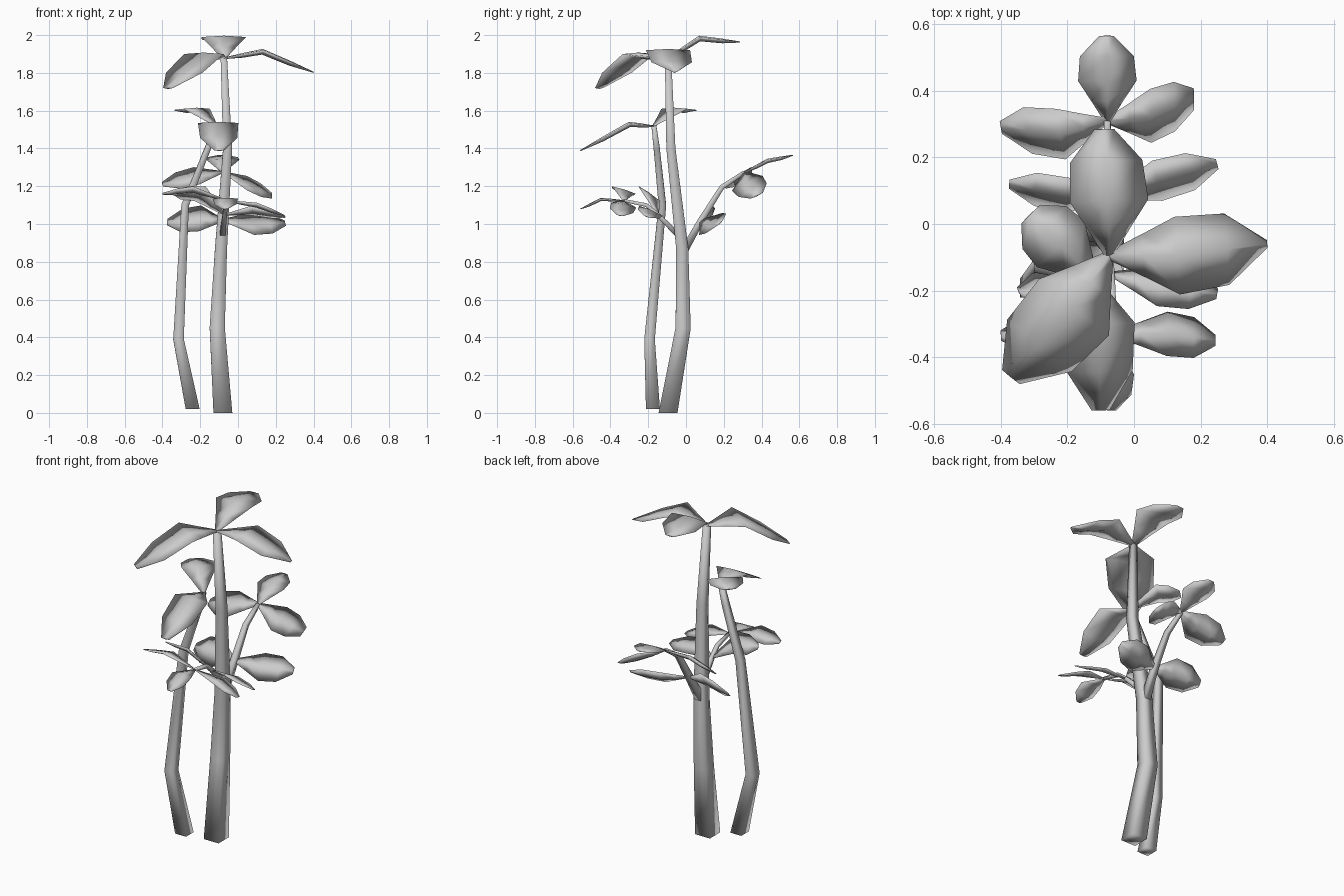
import bpy
import bmesh
from math import cos, sin, pi
from mathutils import Vector

cube = bpy.data.objects.get("Cube")
if cube:
    bpy.data.objects.remove(cube, do_unlink=True)

# One grey colour for the whole plant
GREY = (0.6, 0.6, 0.6, 1)
grey = bpy.data.materials.new("plain grey")
grey.use_nodes = True
grey.diffuse_color = GREY
for node in grey.node_tree.nodes:
    if node.type == "BSDF_PRINCIPLED":
        node.inputs["Base Color"].default_value = GREY


def skin_rings(name, rings):
    """Join matching rings of points into a closed, smooth-shaded skin."""
    bm = bmesh.new()
    loops = [[bm.verts.new(point) for point in ring] for ring in rings]
    count = len(loops[0])
    for lower, upper in zip(loops, loops[1:]):
        for i in range(count):
            j = (i + 1) % count
            bm.faces.new((lower[i], lower[j], upper[j], upper[i]))
    bm.faces.new(loops[0])
    bm.faces.new(loops[-1])
    bmesh.ops.recalc_face_normals(bm, faces=bm.faces)
    for face in bm.faces:
        face.smooth = True
    mesh = bpy.data.meshes.new(name)
    bm.to_mesh(mesh)
    bm.free()
    mesh.materials.append(grey)
    obj = bpy.data.objects.new(name, mesh)
    bpy.context.collection.objects.link(obj)


def stem(name, path, widths):
    """Tapered square tube along a path; the foot of an upright stem is level."""
    points = [Vector(p) for p in path]
    rings = []
    for k, (point, width) in enumerate(zip(points, widths)):
        before, after = points[max(k - 1, 0)], points[min(k + 1, len(points) - 1)]
        along = (after - before).normalized()
        if k == 0 and point.z < 0.1:
            along = Vector((0, 0, 1))
        across = along.cross(Vector((1, 0, 0))).normalized() * width / 2
        other = along.cross(across)
        rings.append([point + across + other, point - across + other,
                      point - across - other, point + across - other])
    skin_rings(name, rings)


def leaf(name, joint, fold, tip, half_width, roll=0, blunt=0.25):
    """Thin leaf with a shallow belly, bent at the fold, with a blunt tip."""
    joint, fold, tip = Vector(joint), Vector(fold), Vector(tip)
    along = (tip - joint).normalized()
    level = along.cross(Vector((0, 0, 1))).normalized()
    up = level.cross(along)
    side = cos(roll) * level + sin(roll) * up
    normal = side.cross(along)
    # centre, share of the width, depth of the belly
    stations = (
        (joint, 0.12, 0.06),
        (joint.lerp(fold, 0.5), 0.55, 0.17),
        (fold, 1, 0.2),
        (fold.lerp(tip, 0.55), 0.92, 0.17),
        (tip, blunt, 0.04),
    )
    rings = []
    for centre, width, belly in stations:
        reach = side * half_width * width
        depth = normal * half_width * belly
        rings.append([centre - reach, centre + depth * 0.3,
                      centre + reach, centre - depth])
    skin_rings(name, rings)


# Tall stem and its crown of three leaves
crown = (-0.075, -0.095, 1.88)
stem("tall_stem",
     [(-0.08, -0.095, 0), (-0.11, -0.015, 0.45), (-0.09, -0.02, 0.87),
      (-0.055, -0.08, 1.4), crown],
     [0.1, 0.08, 0.064, 0.048, 0.034])
leaf("crown_leaf_back", crown, (-0.075, 0.07, 1.99), (-0.09, 0.285, 1.965), 0.118)
leaf("crown_leaf_left", crown, (0.13, -0.095, 1.92), (0.4, -0.06, 1.805), 0.117, blunt=0.1)
leaf("crown_leaf_front", crown, (-0.18, -0.25, 1.9), (-0.37, -0.46, 1.72), 0.135)

# Short stem with two leaves
top = (-0.115, -0.17, 1.52)
stem("short_stem",
     [(-0.24, -0.175, 0.02), (-0.315, -0.193, 0.39), (-0.28, -0.125, 1.1),
      (-0.16, -0.155, 1.4), top],
     [0.074, 0.056, 0.04, 0.033, 0.026])
leaf("short_stem_leaf_front", top, (-0.105, -0.3, 1.535), (-0.1, -0.56, 1.39), 0.107)
leaf("short_stem_leaf_back", top, (-0.22, -0.06, 1.61), (-0.31, 0.03, 1.6), 0.1, blunt=0.4)

# Back branch with an end cluster and a lower pair
back_fork = (-0.08, 0.08, 1.02)
back_end = (-0.08, 0.31, 1.275)
stem("back_branch",
     [(-0.09, -0.015, 0.85), back_fork, (-0.08, 0.19, 1.195), back_end],
     [0.042, 0.034, 0.027, 0.019])
leaf("back_leaf_end", back_end, (-0.08, 0.43, 1.34), (-0.083, 0.565, 1.365), 0.088)
leaf("back_leaf_left", back_end, (0.05, 0.325, 1.215), (0.18, 0.375, 1.15), 0.09, -0.5, 0.4)
leaf("back_leaf_right", back_end, (-0.22, 0.27, 1.255), (-0.4, 0.29, 1.21), 0.09, 0.55)
leaf("back_low_leaf_left", back_fork, (0.07, 0.13, 1), (0.25, 0.18, 1.005), 0.085, -0.75)
leaf("back_low_leaf_right", back_fork, (-0.2, 0.085, 1.03), (-0.375, 0.12, 1.01), 0.087, 0.9)

# Front branch with an end cluster and a lower pair
front_fork = (-0.07, -0.15, 1.05)
front_end = (-0.06, -0.33, 1.125)
stem("front_branch",
     [(-0.085, -0.02, 0.92), front_fork, (-0.065, -0.21, 1.1), front_end],
     [0.031, 0.023, 0.02, 0.015])
leaf("front_leaf_end", front_end, (-0.065, -0.45, 1.135), (-0.07, -0.56, 1.08), 0.065)
leaf("front_leaf_left", front_end, (0.1, -0.33, 1.1), (0.245, -0.35, 1.045), 0.068, 0.2)
leaf("front_leaf_right", front_end, (-0.24, -0.33, 1.18), (-0.4, -0.335, 1.16), 0.065, -0.3)
leaf("front_low_leaf_left", front_fork, (0.08, -0.185, 1.07), (0.25, -0.21, 1.04), 0.068, 0.4)
leaf("front_low_leaf_right", front_fork, (-0.2, -0.195, 1.16), (-0.345, -0.205, 1.17), 0.075, -0.6)
